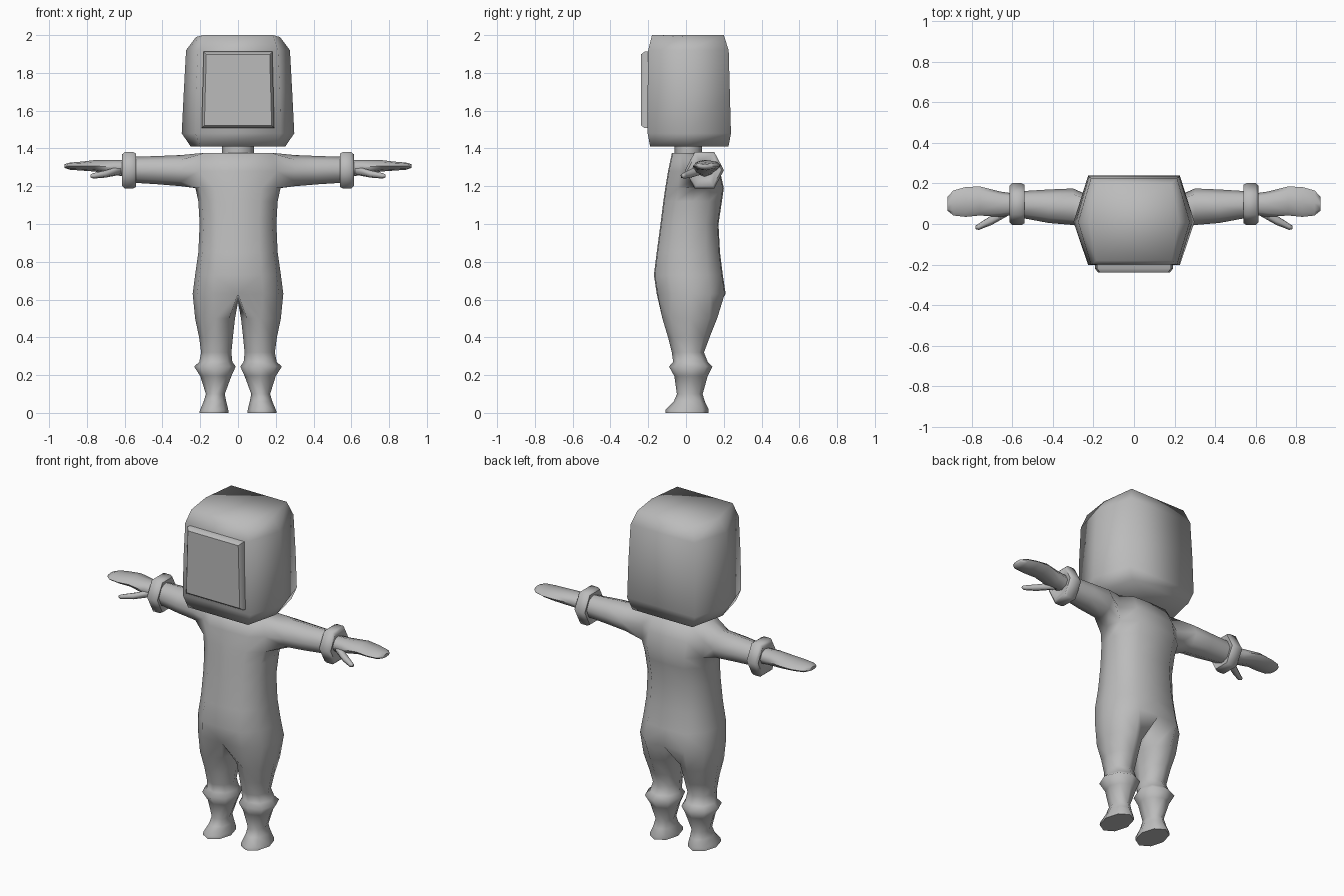
import bpy, bmesh, math

cube = bpy.data.objects.get("Cube")
if cube:
    bpy.data.objects.remove(cube, do_unlink=True)

grey = bpy.data.materials.new("suit_grey")
grey.use_nodes = True
colour = (0.5, 0.5, 0.5, 1)
grey.diffuse_color = colour
grey.node_tree.nodes["Principled BSDF"].inputs["Base Color"].default_value = colour


def finish(name, bm, mirror=False, angle=70):
    bmesh.ops.recalc_face_normals(bm, faces=bm.faces)
    mesh = bpy.data.meshes.new(name)
    bm.to_mesh(mesh)
    bm.free()
    mesh.materials.append(grey)
    obj = bpy.data.objects.new(name, mesh)
    bpy.context.collection.objects.link(obj)
    if mirror:
        mod = obj.modifiers.new("mirror", 'MIRROR')
        mod.use_clip = True
    bpy.ops.object.select_all(action='DESELECT')
    obj.select_set(True)
    bpy.context.view_layer.objects.active = obj
    bpy.ops.object.shade_smooth_by_angle(angle=math.radians(angle))
    return obj


def bridge(bm, a, b, closed=True):
    for i in range(len(a) if closed else len(a) - 1):
        j = (i + 1) % len(a)
        bm.faces.new((a[i], a[j], b[j], b[i]))


def add_ring(bm, points):
    return [bm.verts.new(p) for p in points]


def extend(bm, ring, sections):
    """Continue a ring of vertices through sections and close the end."""
    for points in sections:
        nxt = add_ring(bm, points)
        bridge(bm, ring, nxt)
        ring = nxt
    bm.faces.new(ring)


def loft(name, sections, mirror=False, angle=70):
    bm = bmesh.new()
    first = add_ring(bm, sections[0])
    bm.faces.new(first)
    extend(bm, first, sections[1:])
    return finish(name, bm, mirror, angle)


def oval(n, start=-135):
    return [(math.cos(t), math.sin(t)) for t in
            (math.radians(start + 360 * k / n) for k in range(n))]


def across(x, y0, y1, z0, z1, n=8, start=-135):
    """Oval section of an arm, from its extents in y and z."""
    return [(x, (y0 + y1) / 2 + c * (y1 - y0) / 2, (z0 + z1) / 2 + s * (z1 - z0) / 2)
            for c, s in oval(n, start)]


def level(z, x0, x1, y0, y1, n=8, start=-135):
    """Oval section of a leg, from its extents in x and y."""
    return [((x0 + x1) / 2 + c * (x1 - x0) / 2, (y0 + y1) / 2 + s * (y1 - y0) / 2, z)
            for c, s in oval(n, start)]


# Half torso: open strips from the hips to the shoulders
bm = bmesh.new()
torso = []
for z, w, front, back in [(.63, .24, -.155, .21), (.73, .227, -.17, .195),
                          (.85, .21, -.155, .18), (1.0, .203, -.135, .172),
                          (1.12, .21, -.12, .19), (1.19, .225, -.11, .2),
                          (1.28, .23, -.095, .18), (1.375, .2, -.075, .14)]:
    d = back - front
    torso.append(add_ring(bm, [
        (0, front, z), (.55 * w, front + .005, z), (.9 * w, front + .22 * d, z),
        (w, front + .5 * d, z), (.9 * w, back - .22 * d, z),
        (.55 * w, back - .005, z), (0, back, z)]))
for low, high in zip(torso, torso[1:]):
    for i in range(6):
        arm_hole = low in torso[5:7] and i in (2, 3)
        if not arm_hole:
            bm.faces.new((low[i], low[i + 1], high[i + 1], high[i]))
bm.faces.new(torso[-1])

# Sleeve grown from the arm hole
lo, mid, hi = torso[5:]
hole = [lo[2], lo[3], lo[4], mid[4], hi[4], hi[3], hi[2], mid[2]]
extend(bm, hole, [across(.3, -.005, .175, 1.2, 1.365), across(.42, .005, .17, 1.21, 1.36),
                  across(.58, .035, .16, 1.22, 1.355)])

# Trouser leg, cuff and boot grown from the hip ring
crotch = bm.verts.new((0, .03, .585))
extend(bm, torso[0] + [crotch], [
    level(.5, .016, .227, -.125, .165), level(.4, .027, .206, -.095, .125),
    level(.32, .035, .195, -.075, .095), level(.27, .03, .205, -.068, .115),
    level(.245, .012, .232, -.09, .14), level(.195, .035, .2, -.062, .115),
    level(.1, .07, .17, -.048, .088), level(.06, .062, .182, -.065, .1),
    level(.018, .052, .2, -.108, .12), level(0, .05, .205, -.108, .118)])
finish("suit_body", bm, mirror=True, angle=80)

# Wrist cuff: six-sided ring
loft("wrist_cuff", [across(x, .098 - r, .098 + r, 1.285 - r * 1.08, 1.285 + r * 1.08, 6, 0)
                    for x, r in [(.55, .065), (.54, .095), (.555, .103),
                                 (.6, .103), (.613, .09), (.6, .055)]], mirror=True)

# Mitten hand
loft("hand", [across(.59, .045, .15, 1.25, 1.34), across(.66, .035, .16, 1.26, 1.34),
              across(.76, .042, .185, 1.278, 1.338), across(.83, .035, .182, 1.283, 1.33),
              across(.89, .042, .165, 1.287, 1.325), across(.918, .065, .135, 1.297, 1.317)],
     mirror=True)

# Thumb
loft("thumb", [across(.62, .04, .1, 1.26, 1.31, 6), across(.7, -.005, .045, 1.245, 1.285, 6),
               across(.765, -.03, .002, 1.24, 1.27, 6), across(.782, -.025, -.008, 1.247, 1.262, 6)],
     mirror=True)

# Neck
loft("neck", [level(z, -.085, .085, -.06, .085) for z in (1.33, 1.45)])


# Boxy six-sided helmet, its side corners set in from top and bottom
def helmet_ring(z, corner, side, front, back, side_z):
    return [(-corner, front, z), (corner, front, z), (side, .01, side_z),
            (corner, back, z), (-corner, back, z), (-side, .01, side_z)]


loft("helmet", [helmet_ring(1.41, .2, .25, -.19, .225, 1.41),
                helmet_ring(1.48, .226, .298, -.203, .238, 1.48),
                helmet_ring(1.7, .222, .287, -.203, .232, 1.7),
                helmet_ring(1.92, .212, .275, -.2, .226, 1.92),
                helmet_ring(2.0, .185, .222, -.18, .2, 1.99)], angle=80)


# Raised face plate with a bevelled rim
def plate(y, inset):
    low, high = 1.508 + inset, 1.912 - inset
    return [(-.192 + inset, y, low), (.192 - inset, y, low),
            (.182 - inset, y, high), (-.182 + inset, y, high)]


loft("face_plate", [plate(-.17, 0), plate(-.22, 0), plate(-.238, .014)], angle=40)
